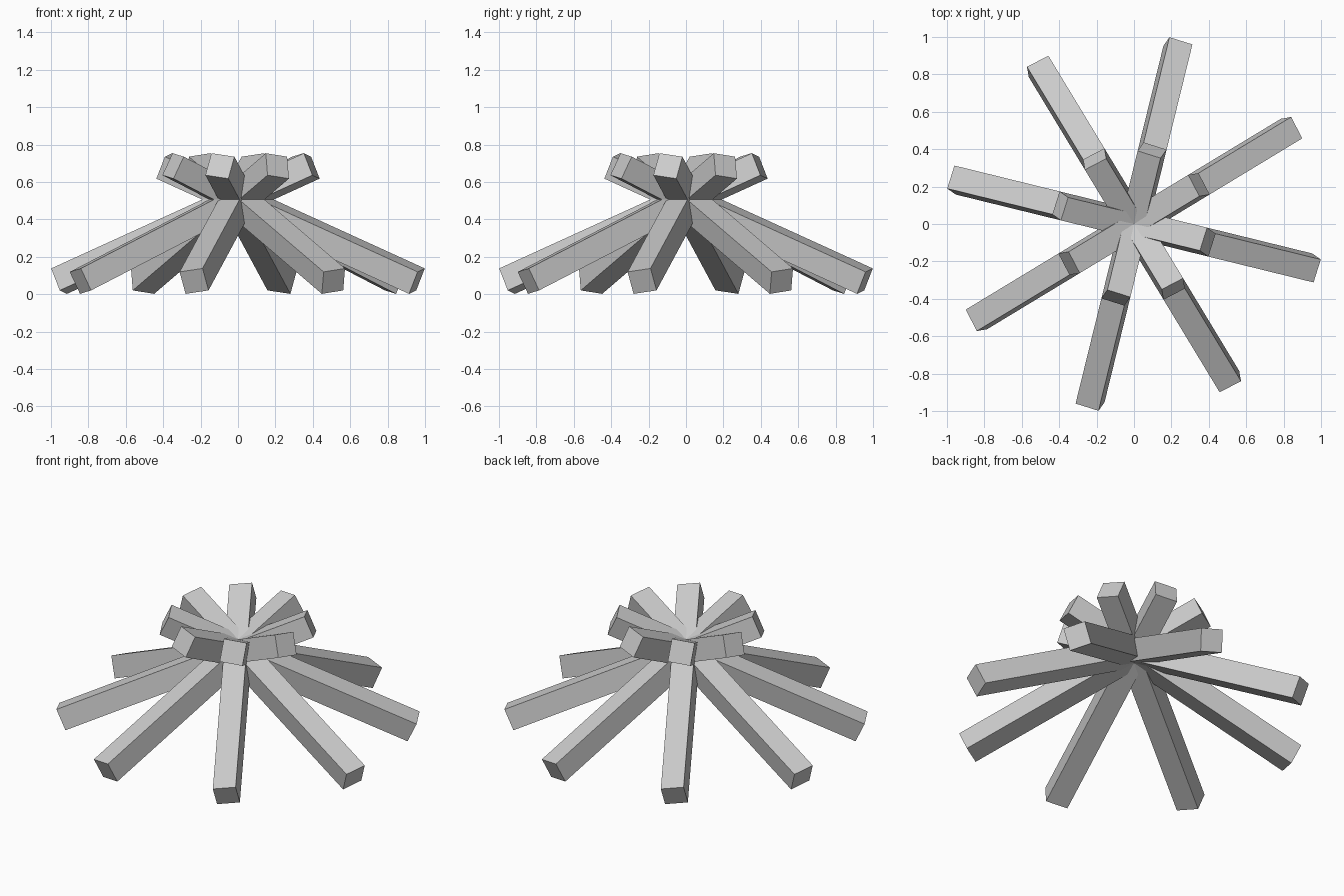
import bpy
from math import radians, sin, cos
from mathutils import Vector, Matrix

if "Cube" in bpy.data.objects:
    bpy.data.objects.remove(bpy.data.objects["Cube"])

COUNT = 8
THICK = 0.13
LOW_R, LOW_Z = 0.985, 0.07     # centre of the low outer end
TOP_R, TOP_Z = 0.406, 0.686    # centre of the raised end, past the crossing
ROLL = radians(9)


def crossing_bar(index):
    """Straight square bar that runs through the shared centre."""
    ang = radians(31.2 + 360 / COUNT * index)
    out = Vector((cos(ang), sin(ang), 0))
    low = out * LOW_R + Vector((0, 0, LOW_Z))
    top = -out * TOP_R + Vector((0, 0, TOP_Z))
    axis = (low - top).normalized()
    side = Vector((-sin(ang), cos(ang), 0))
    up = axis.cross(side)
    # slight roll about the bar's own axis
    side, up = side * cos(ROLL) + up * sin(ROLL), up * cos(ROLL) - side * sin(ROLL)
    rot = Matrix((axis, side, up)).transposed().to_4x4()
    bpy.ops.mesh.primitive_cube_add(size=1)
    bar = bpy.context.object
    bar.name = f"crossing_bar_{index + 1}"
    bar.matrix_world = (Matrix.Translation((low + top) / 2) @ rot
                        @ Matrix.Diagonal(((low - top).length, THICK, THICK, 1)))


# Ring of bars
for i in range(COUNT):
    crossing_bar(i)
